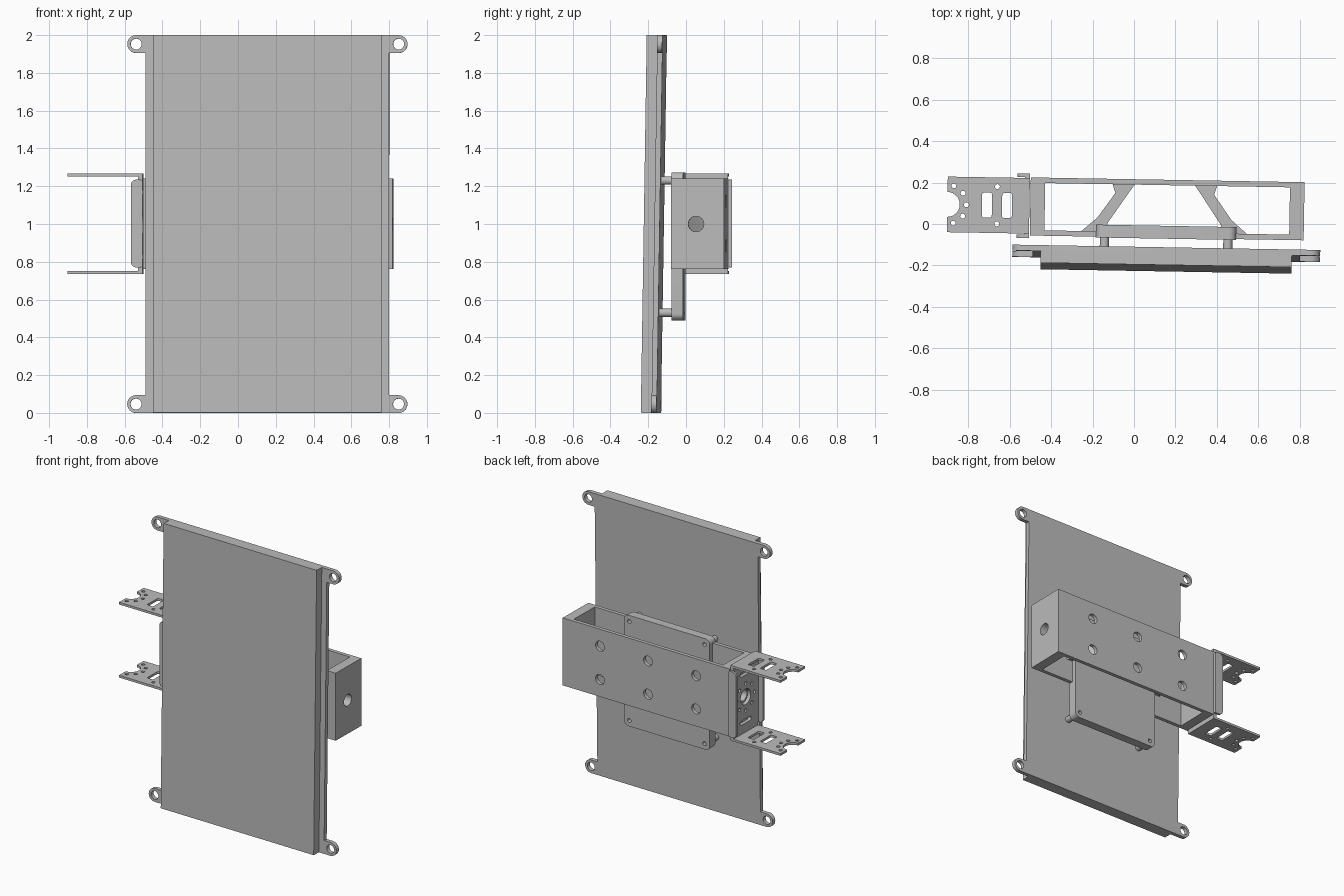
import bpy, bmesh
from math import sin, cos, pi, radians
from mathutils import Matrix, Vector

old = bpy.data.objects.get("Cube")
if old:
    bpy.data.objects.remove(old, do_unlink=True)

grey = bpy.data.materials.new("plain_grey")
grey.use_nodes = True
grey.diffuse_color = (0.5, 0.5, 0.5, 1)
grey.node_tree.nodes["Principled BSDF"].inputs["Base Color"].default_value = (0.5, 0.5, 0.5, 1)

# Drawing planes: columns are the outline's u, v and the thickness direction
XZ = Matrix(((1, 0, 0), (0, 0, -1), (0, 1, 0))).to_4x4()
YZ = Matrix(((0, 0, 1), (1, 0, 0), (0, 1, 0))).to_4x4()
XY = Matrix.Identity(4)
NORMAL = {"XZ": (XZ, Vector((0, 1, 0))), "YZ": (YZ, Vector((1, 0, 0))), "XY": (XY, Vector((0, 0, 1)))}


def arc(u, v, r, a0, a1, n=12):
    return [(u + r * cos(radians(a0 + (a1 - a0) * i / n)),
             v + r * sin(radians(a0 + (a1 - a0) * i / n))) for i in range(n + 1)]


def circle(u, v, r, n=24):
    return arc(u, v, r, 0, 360, n)[:-1]


def rect(u0, u1, v0, v1, r=0):
    if not r:
        return [(u0, v0), (u1, v0), (u1, v1), (u0, v1)]
    return (arc(u0 + r, v0 + r, r, 180, 270, 6) + arc(u1 - r, v0 + r, r, 270, 360, 6)
            + arc(u1 - r, v1 - r, r, 0, 90, 6) + arc(u0 + r, v1 - r, r, 90, 180, 6))


def tilt(pivot, pitch, yaw):
    p = Vector(pivot)
    return (Matrix.Translation(p) @ Matrix.Rotation(radians(yaw), 4, "Z")
            @ Matrix.Rotation(radians(pitch), 4, "X") @ Matrix.Translation(-p))


def plate(name, plane, low, high, outlines, pose):
    """Solid sheet between low and high; outlines after the first are holes."""
    cu = bpy.data.curves.new(name, "CURVE")
    cu.dimensions = "2D"
    cu.fill_mode = "BOTH"
    cu.extrude = (high - low) / 2
    for pts in outlines:
        s = cu.splines.new("POLY")
        s.points.add(len(pts) - 1)
        for p, (u, v) in zip(s.points, pts):
            p.co = (u, v, 0, 1)
        s.use_cyclic_u = True
    tmp = bpy.data.objects.new(name + "_outline", cu)
    bpy.context.collection.objects.link(tmp)
    dg = bpy.context.evaluated_depsgraph_get()
    me = bpy.data.meshes.new_from_object(tmp.evaluated_get(dg))
    bpy.data.objects.remove(tmp, do_unlink=True)
    basis, normal = NORMAL[plane]
    me.transform(pose @ Matrix.Translation(normal * (low + high) / 2) @ basis)
    bm = bmesh.new()
    bm.from_mesh(me)
    bmesh.ops.remove_doubles(bm, verts=bm.verts, dist=1e-5)
    bmesh.ops.recalc_face_normals(bm, faces=bm.faces)
    bm.to_mesh(me)
    bm.free()
    me.name = name
    me.materials.clear()
    me.materials.append(grey)
    ob = bpy.data.objects.new(name, me)
    bpy.context.collection.objects.link(ob)
    bpy.ops.object.select_all(action="DESELECT")
    ob.select_set(True)
    bpy.context.view_layer.objects.active = ob
    bpy.ops.object.shade_smooth_by_angle(angle=radians(30))
    return ob


# Screen: front slab plus a wider back sheet with corner ears
CX = 0.155
screen = tilt((CX, -0.17, 1), -0.9, -1.0)
plate("screen_slab", "XZ", -0.213, -0.156, [rect(-0.45, 0.76, 0, 2)], screen)
quarter = [(0.645, 0.906)] + arc(0.695, 0.953, 0.047, -90, 90, 16)
q = [(u, v) for u, v in quarter]
outline = (q + [(-u, v) for u, v in reversed(q)]
           + [(-u, -v) for u, v in q] + [(u, -v) for u, v in reversed(q)])
outline = [(CX + u, 1 + v) for u, v in outline]
ear_holes = [circle(CX + sx * 0.695, 1 + sz * 0.953, 0.029) for sx in (-1, 1) for sz in (-1, 1)]
plate("screen_back_sheet", "XZ", -0.156, -0.128, [outline] + ear_holes, screen)

# Hollow beam behind the screen
beam = tilt((0.16, 0.073, 1), 0, -1.0)
L, R, F, B, Z0, Z1, T = -0.5, 0.82, -0.067, 0.213, 0.763, 1.24, 0.026
bolt_holes = [circle(x, z, 0.035) for x in (-0.235, 0.145, 0.525) for z in (0.885, 1.12)]
plate("beam_back_wall", "XZ", B - T, B, [rect(L, R, Z0, Z1)] + bolt_holes, beam)
plate("beam_front_wall", "XZ", F, F + T, [rect(L, R, Z0, Z1)], beam)
for name, x0 in (("beam_left_end", 0.75), ("beam_right_end", L)):
    plate(name, "YZ", x0, x0 + 0.07,
          [rect(F + T, B - T, Z0, Z1), circle(0.065, 1, 0.041)], beam)

# Slanted ribs inside the beam, mirrored about its middle
rib = [(0.29, 0.19), (0.40, 0.19), (0.385, 0.145), (0.47, 0.025),
       (0.55, -0.045), (0.42, -0.045), (0.42, 0), (0.315, 0.155)]
for name, pts in (("left_rib", rib), ("right_rib", [(0.294 - x, y) for x, y in rib])):
    plate(name, "XY", 0.92, 1.08, [pts], beam)

# Mounting plate with standoffs to the screen
corners = [(x, z) for x in (-0.14, 0.455) for z in (0.53, 1.23)]
plate("mount_plate", "XZ", -0.071, -0.009, [rect(-0.182, 0.495, 0.49, 1.273, 0.035)]
      + [circle(x, z, 0.014, 16) for x, z in corners], beam)
for i, (x, z) in enumerate(corners):
    plate("standoff_%d" % (i + 1), "XZ", -0.145, -0.06,
          [circle(x, z, 0.022), circle(x, z, 0.012, 16)], beam)

# Sheet bracket on the beam end: base, side flanges and two arms
MY, S = 0.076, 0.016
w, a = 0.155, 0.134
base = [(-a, 0.735), (a, 0.735), (a, 0.775), (w, 0.775), (w, 1.23), (a, 1.23),
        (a, 1.267), (-a, 1.267), (-a, 1.23), (-w, 1.23), (-w, 0.775), (-a, 0.775)]
base_holes = [circle(MY, 1, 0.055)]
base_holes += [circle(MY + 0.095 * cos(k * pi / 4), 1 + 0.095 * sin(k * pi / 4), 0.012, 12) for k in range(8)]
base_holes += [rect(MY - 0.06, MY + 0.06, z - 0.015, z + 0.015, 0.012) for z in (0.83, 1.17)]
plate("bracket_base", "YZ", L - 0.028, L - 0.004,
      [[(MY + y, z) for y, z in base]] + base_holes, beam)
for name, y0 in (("bracket_back_flange", MY + w - S), ("bracket_front_flange", MY - w)):
    pts = (arc(-0.535, 0.80, 0.03, 180, 270, 6) + [(L - 0.01, 0.77), (L - 0.01, 1.235)]
           + arc(-0.535, 1.205, 0.03, 90, 180, 6))
    plate(name, "XZ", y0, y0 + S, [pts], beam)
arm = ([(-0.9, MY - a), (L - 0.01, MY - a), (L - 0.01, MY + a), (-0.9, MY + a)]
       + arc(-0.9, MY, 0.06, 90, -90, 14))
small = [(-0.87, 0.09), (-0.825, 0.055), (-0.66, 0.09)]
arm_holes = [circle(x, MY + s * y, 0.012, 12) for x, y in small for s in (-1, 1)]
arm_holes.append(circle(-0.808, MY, 0.012, 12))
arm_holes += [rect(x, x + 0.048, MY - 0.06, MY + 0.06, 0.01) for x in (-0.733, -0.636)]
for name, z in (("bracket_upper_arm", 1.251), ("bracket_lower_arm", 0.735)):
    plate(name, "XY", z, z + S, [arm] + arm_holes, beam)
